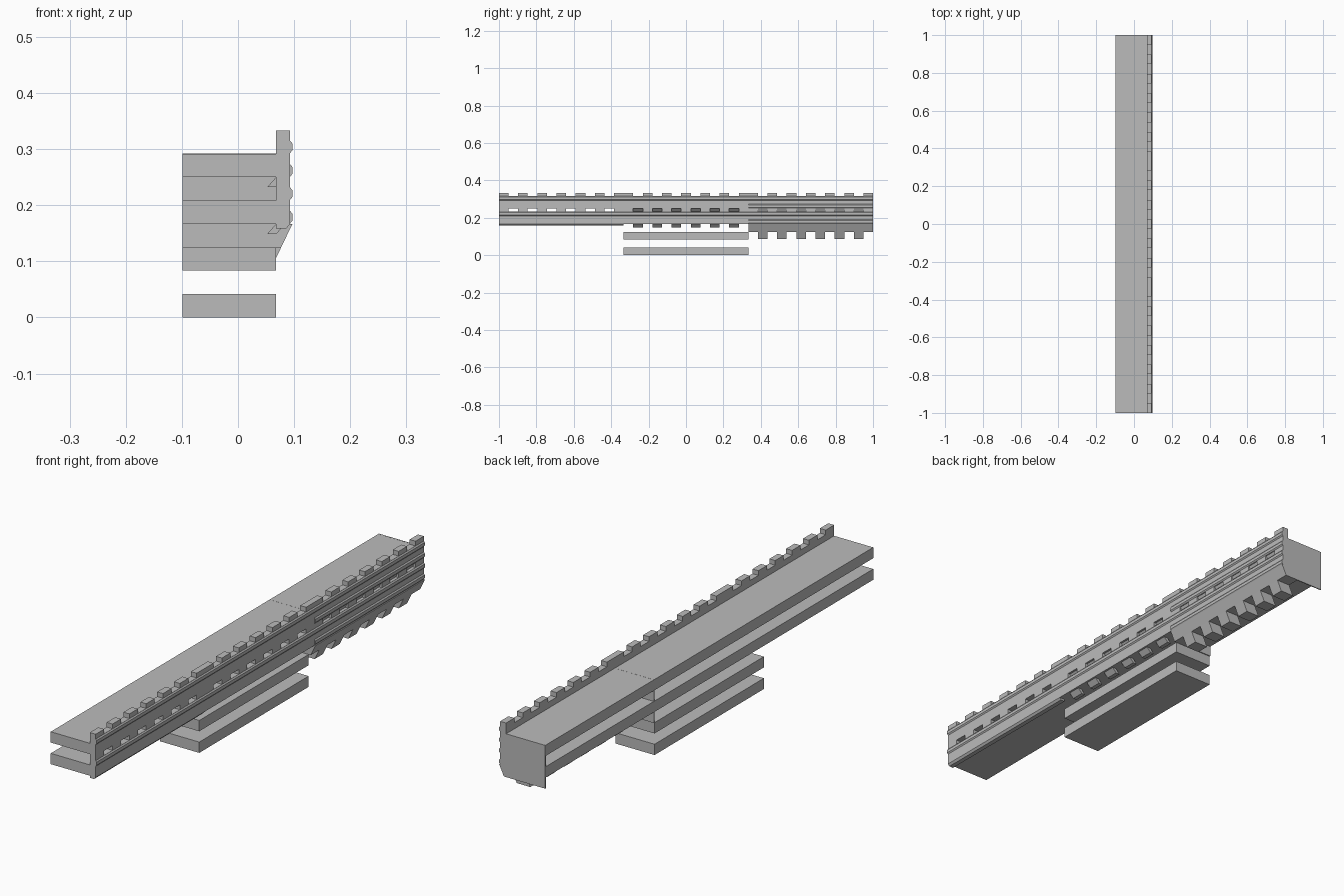
import bpy, bmesh

if "Cube" in bpy.data.objects:
    bpy.data.objects.remove(bpy.data.objects["Cube"])

GREY = (0.5, 0.5, 0.5, 1)
mat = bpy.data.materials.new("plain grey")
mat.use_nodes = True
mat.diffuse_color = GREY
mat.node_tree.nodes["Principled BSDF"].inputs["Base Color"].default_value = GREY

# Layout: three sections along y, stacked tiers along z
SECTION = 2 / 3
FRONT, MIDDLE, BACK, END = -1, -1 / 3, 1 / 3, 1
STEP = SECTION / 13          # seven merlons and six gaps per section
TIER = 1 / 12                # height of one tier
SLAB = TIER / 2              # thickness of a floor slab
REAR, INNER, OUTER = -0.099, 0.068, 0.093


def extrude(name, profile, spans):
    """Extrude an (x, z) profile along y once for every span."""
    bm = bmesh.new()
    for y0, y1 in spans:
        ends = [[bm.verts.new((x, y, z)) for x, z in profile] for y in (y0, y1)]
        bm.faces.new(ends[0])
        bm.faces.new(ends[1][::-1])
        n = len(profile)
        for i in range(n):
            j = (i + 1) % n
            bm.faces.new((ends[0][j], ends[0][i], ends[1][i], ends[1][j]))
    bmesh.ops.recalc_face_normals(bm, faces=bm.faces)
    mesh = bpy.data.meshes.new(name)
    bm.to_mesh(mesh)
    bm.free()
    mesh.materials.append(mat)
    obj = bpy.data.objects.new(name, mesh)
    bpy.context.collection.objects.link(obj)
    return obj


def rect(x0, x1, z0, z1):
    return [(x0, z0), (x1, z0), (x1, z1), (x0, z1)]


def merlons(start):
    return [(start + i * STEP, start + (i + 1) * STEP) for i in range(0, 13, 2)]


def gaps(start):
    return [(start + i * STEP, start + (i + 1) * STEP) for i in range(1, 13, 2)]


def ridge(name, z, spans):
    extrude(name, [(OUTER, z - 0.011), (0.097, z - 0.006),
                   (0.097, z + 0.006), (OUTER, z + 0.011)], spans)


full = [(FRONT, END)]
middle = [(MIDDLE, BACK)]
back = [(BACK, END)]

# Floor slabs: two long upper ones, two short lower ones
for tier, name, spans in ((0, "bottom_slab", middle), (1, "lower_slab", middle),
                          (2, "main_slab", full), (3, "top_slab", full)):
    extrude(name, rect(REAR, INNER, tier * TIER, tier * TIER + SLAB), spans)

# Parapet walls of the two long tiers, with merlons and ridges
for tier, name in ((2, "main"), (3, "top")):
    z = tier * TIER
    crest = z + TIER - 0.018
    extrude(name + "_wall", rect(INNER, OUTER, z, crest), full)
    spans = merlons(FRONT) + merlons(MIDDLE) + merlons(BACK)
    extrude(name + "_merlons", rect(INNER, OUTER, crest, z + TIER), spans)
    ridge(name + "_ridge", z + 0.054, full)
    ridge(name + "_back_ridge", z + 0.012, back)

    # Slanted teeth hanging under the middle section
    teeth = [(0.085, z), (0.068, z - 0.018), (0.052, z - 0.018), (0.068, z)]
    extrude(name + "_hanging_teeth", teeth, gaps(MIDDLE))

# Sloped fillers in the upper back gaps
z = 3 * TIER
extrude("back_gap_fillers", [(0.09, z), (0.081, z - 0.018), (0.05, z - 0.018), (0.06, z)],
        gaps(BACK))

# Chamfered lip under the front section
z = 2 * TIER
extrude("front_lip", [(OUTER, z), (0.086, z - 0.008), (INNER, z - 0.008), (INNER, z)],
        [(FRONT, MIDDLE)])

# Sloped skirt and its teeth under the back section
extrude("back_skirt", [(0.097, z), (0.077, 0.125), (0.019, 0.125), (0.039, z)], back)
extrude("back_skirt_teeth", [(0.077, 0.125), (0.058, 0.085), (0, 0.085), (0.019, 0.125)],
        gaps(BACK))

# Upright panels closing both ends of the back section
panel = [(REAR, 0.125), (0.077, 0.125), (OUTER, z), (OUTER, 0.292), (REAR, 0.292)]
extrude("end_panel", panel, [(END - 0.004, END)])
extrude("inner_panel", panel, [(BACK, BACK + 0.004)])
